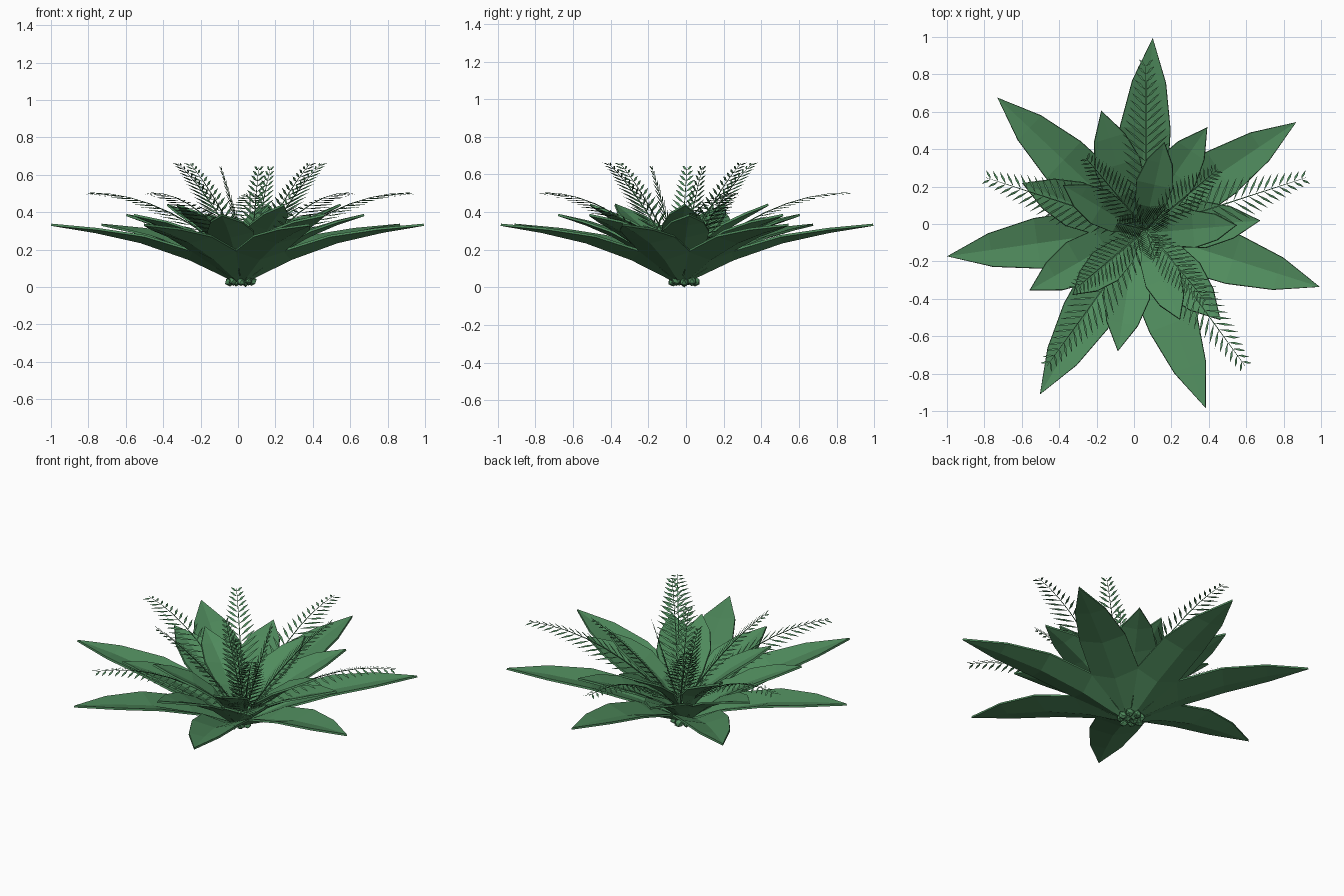
import bpy, bmesh, math, random
from mathutils import Vector

if "Cube" in bpy.data.objects:
    bpy.data.objects.remove(bpy.data.objects["Cube"])

random.seed(3)
UP = Vector((0, 0, 1))


def material(name, col):
    m = bpy.data.materials.new(name)
    m.diffuse_color = (*col, 1)
    m.use_nodes = True
    m.node_tree.nodes["Principled BSDF"].inputs["Base Color"].default_value = m.diffuse_color
    return m


GREEN = material("leaf_green", (0.08, 0.26, 0.11))


def finish(name, bm):
    me = bpy.data.meshes.new(name)
    bm.to_mesh(me)
    bm.free()
    me.materials.append(GREEN)
    ob = bpy.data.objects.new(name, me)
    bpy.context.collection.objects.link(ob)
    return ob


def axes(angle):
    a = math.radians(angle)
    return Vector((math.cos(a), math.sin(a), 0)), Vector((-math.sin(a), math.cos(a), 0))


# Broad, gently channelled leaf: stations are (radius, midrib height, half width)
def broad_leaf(name, centre, angle, stations):
    out, side = axes(angle)
    c = Vector((*centre, 0))
    reach = stations[-1][0]
    bm = bmesh.new()
    rows = []
    for r, z, w in stations:
        mid = c + out * r + UP * z
        lift = UP * w * (0.4 - 0.3 * r / reach)
        if w == 0:
            rows.append([bm.verts.new(mid)] * 3)
        else:
            rows.append([bm.verts.new(mid + side * w + lift), bm.verts.new(mid),
                         bm.verts.new(mid - side * w + lift)])
    for a, b in zip(rows, rows[1:]):
        for i in (0, 1):
            bm.faces.new(list(dict.fromkeys((a[i], a[i + 1], b[i + 1], b[i]))))
    for f in bm.faces:
        f.normal_update()
        if f.normal.z < 0:
            f.normal_flip()
    ob = finish(name, bm)
    # thin leaf flesh
    mod = ob.modifiers.new("thickness", "SOLIDIFY")
    mod.thickness = 0.012
    mod.offset = 0
    return ob


# Feathery frond: arched three-sided stem with paired diamond leaflets
def frond(name, centre, angle, reach, z0, z1, bend, pairs, length, droop):
    out, side = axes(angle)
    c = Vector((*centre, 0))

    def point(t):
        rise = (1 - bend) * t + bend * (1 - (1 - t) ** 2)
        return c + out * (reach * t) + UP * (z0 + (z1 - z0) * rise)

    def tangent(t):
        return (point(t + 0.01) - point(t - 0.01)).normalized()

    bm = bmesh.new()
    rings = []
    for k in range(9):
        t = k / 8
        nrm = tangent(t).cross(side)
        w = 0.006 * (1 - 0.8 * t)
        rings.append([bm.verts.new(point(t) + side * w * math.cos(q) + nrm * w * math.sin(q))
                      for q in (0.5, 2.6, 4.7)])
    for a, b in zip(rings, rings[1:]):
        for i in range(3):
            bm.faces.new((a[i], a[(i + 1) % 3], b[(i + 1) % 3], b[i]))
    for k in range(pairs):
        t = 0.12 + 0.85 * k / (pairs - 1)
        p, tan = point(t), tangent(t)
        ln = length * min(1, 0.6 + t, 0.28 + 1.25 * (1 - t))
        for s in (1, -1):
            d = (side * s * 0.72 + tan * 0.68 - UP * droop).normalized()
            wide = tan * 0.009
            bm.faces.new([bm.verts.new(v) for v in
                          (p, p + d * ln * 0.5 + wide, p + d * ln, p + d * ln * 0.5 - wide)][::-s])
    for f in bm.faces:
        f.normal_update()
    return finish(name, bm)


# Three rosettes of broad leaves
LEAF_C = (0.016, -0.027)
outer = [(0.03, 0.03, 0.02), (0.09, 0.06, 0.04), (0.28, 0.15, 0.14),
         (0.54, 0.24, 0.135), (0.79, 0.295, 0.09), (1.025, 0.333, 0)]
middle = [(0.03, 0.04, 0.02), (0.08, 0.08, 0.035), (0.20, 0.18, 0.11),
          (0.36, 0.27, 0.125), (0.51, 0.335, 0.085), (0.66, 0.385, 0)]
inner = [(0.02, 0.05, 0.02), (0.06, 0.11, 0.03), (0.15, 0.22, 0.08),
         (0.27, 0.31, 0.10), (0.39, 0.38, 0.07), (0.50, 0.44, 0)]
for i in range(7):
    broad_leaf(f"outer_leaf_{i}", LEAF_C, 85.3 + i * 360 / 7, outer)
    broad_leaf(f"middle_leaf_{i}", LEAF_C, 106.8 + i * 360 / 7, middle)
for i in range(5):
    broad_leaf(f"inner_leaf_{i}", (0.05, -0.05), 77 + i * 72, inner)

# Three rings of fronds, steeper towards the middle
FROND_C = (0.064, -0.03)
for i in range(5):
    frond(f"outer_frond_{i}", FROND_C, 90 + i * 72, 0.90, 0.08, 0.505, 1.0, 19, 0.17, 0.2)
for i in range(4):
    frond(f"middle_frond_{i}", FROND_C, 40 + i * 90, 0.50, 0.08, 0.66, 0.35, 18, 0.14, 0.12)
for i in range(3):
    frond(f"centre_frond_{i}", FROND_C, 47 + i * 120, 0.16, 0.08, 0.64, 0.1, 16, 0.11, 0.1)

# Knobbly root crown
bm = bmesh.new()
for i in range(12):
    out, _ = axes(i * 45 if i < 8 else i * 90)
    off = Vector((0.015, -0.01, 0.027 + 0.006 * (i % 2))) + out * (0.058 if i < 8 else 0.025)
    for v in bmesh.ops.create_icosphere(bm, subdivisions=1, radius=0.026)["verts"]:
        v.co = v.co * random.uniform(0.8, 1.15) + off
lowest = min(v.co.z for v in bm.verts)
for v in bm.verts:
    v.co.z -= lowest
finish("root_crown", bm)
